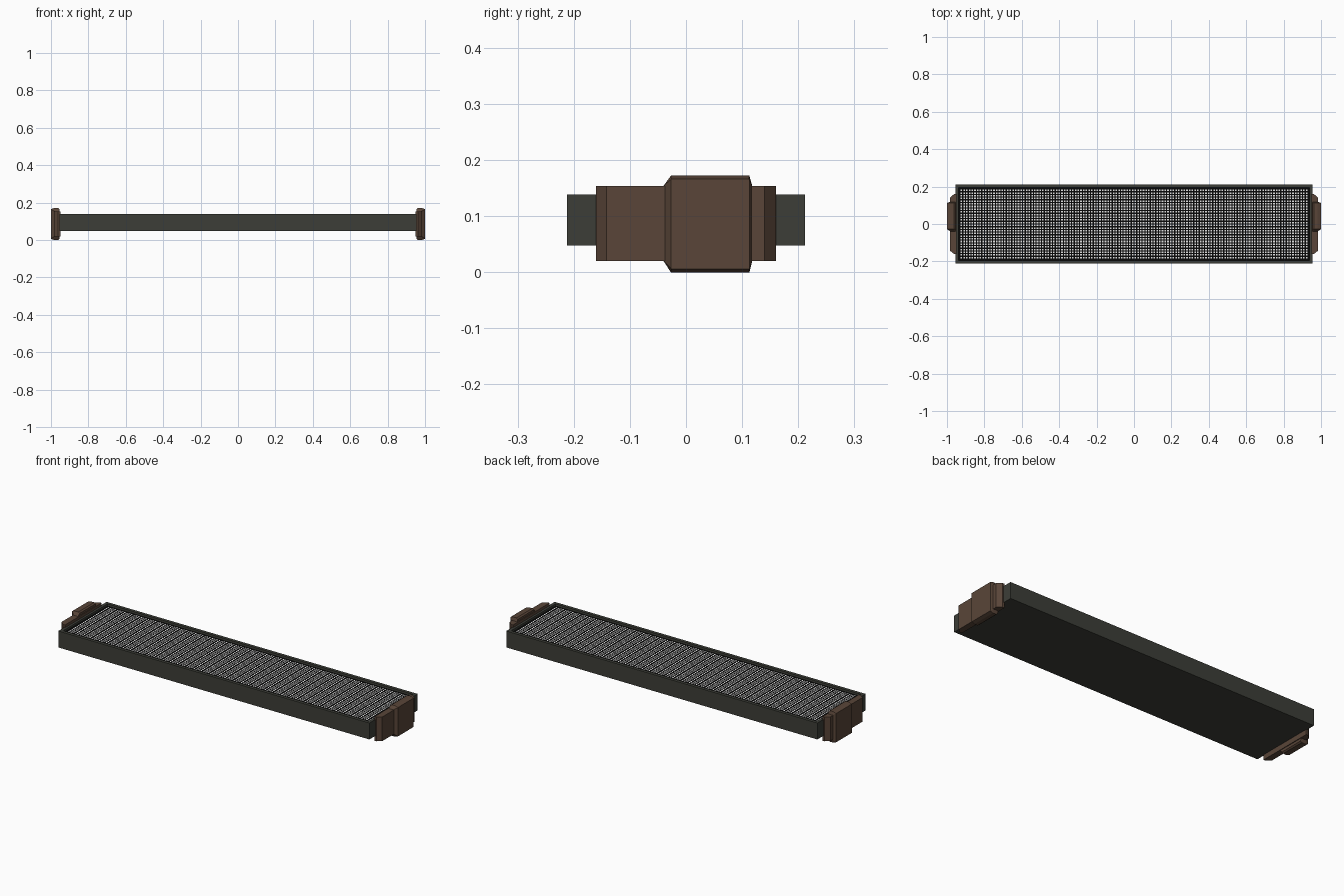
import bpy, bmesh

cube = bpy.data.objects.get("Cube")
if cube:
    bpy.data.objects.remove(cube, do_unlink=True)


def material(name, rgb):
    m = bpy.data.materials.new(name)
    m.use_nodes = True
    m.diffuse_color = (*rgb, 1)
    m.node_tree.nodes["Principled BSDF"].inputs["Base Color"].default_value = (*rgb, 1)
    return m


housing = material("dark olive grey", (0.046, 0.048, 0.039))
brown = material("bracket brown", (0.1, 0.06, 0.04))
black = material("screen black", (0.002, 0.002, 0.002))
white = material("lamp white", (0.9, 0.9, 0.9))


def finish(name, bm, *mats):
    bmesh.ops.recalc_face_normals(bm, faces=bm.faces)
    mesh = bpy.data.meshes.new(name)
    bm.to_mesh(mesh)
    bm.free()
    for m in mats:
        mesh.materials.append(m)
    obj = bpy.data.objects.new(name, mesh)
    bpy.context.collection.objects.link(obj)
    return obj


def loft(name, rings, mat):
    """Closed solid through rings of equal point count."""
    bm = bmesh.new()
    loops = [[bm.verts.new(p) for p in ring] for ring in rings]
    for a, b in zip(loops, loops[1:]):
        for i in range(len(a)):
            j = (i + 1) % len(a)
            bm.faces.new((a[i], a[j], b[j], b[i]))
    bm.faces.new(loops[0])
    bm.faces.new(loops[-1])
    return finish(name, bm, mat)


# Tray-shaped housing with a recessed black screen
HX, HY, BOTTOM, TOP, RIM, DEPTH = 0.955, 0.212, 0.048, 0.139, 0.025, 0.012
bm = bmesh.new()
bmesh.ops.create_cube(bm, size=1)
for v in bm.verts:
    v.co = (v.co.x * 2 * HX, v.co.y * 2 * HY, TOP if v.co.z > 0 else BOTTOM)
bm.normal_update()
screen = max(bm.faces, key=lambda f: f.normal.z)
bmesh.ops.inset_region(bm, faces=[screen], thickness=RIM)
wall = bmesh.ops.extrude_discrete_faces(bm, faces=[screen])["faces"][0]
wall.material_index = 1
bmesh.ops.translate(bm, verts=wall.verts, vec=(0, 0, -DEPTH))
finish("housing", bm, housing, black)

# Matrix of small square lamps
COLS, ROWS, FILL = 128, 26, 0.58
px, py = 2 * (HX - RIM) / COLS, 2 * (HY - RIM) / ROWS
z = TOP - DEPTH + 0.001
bm = bmesh.new()
for c in range(COLS):
    for r in range(ROWS):
        x, y = (c + 0.5 - COLS / 2) * px, (r + 0.5 - ROWS / 2) * py
        dx, dy = px * FILL / 2, py * FILL / 2
        bm.faces.new([bm.verts.new((x + sx * dx, y + sy * dy, z))
                      for sx, sy in ((-1, -1), (1, -1), (1, 1), (-1, 1))])
finish("lamp_matrix", bm, white)


# Mounting brackets, mirrored on both ends
def clamp_ring(x, inset):
    y0, y1, z0, z1 = -0.04, 0.118, 0.02, 0.154
    yi0, yi1, zi0, zi1 = -0.027, 0.113, inset, 0.172 - inset
    return [(x, y0, z0), (x, yi0, zi0), (x, yi1, zi0), (x, y1, z0),
            (x, y1, z1), (x, yi1, zi1), (x, yi0, zi1), (x, y0, z1)]


def clamp_face(x):
    y0, y1, z0, z1 = -0.027, 0.113, 0.006, 0.166
    ym0, ym1 = y0 + 0.001, y1 - 0.001
    return [(x, y0, z0 + 0.001), (x, ym0, z0), (x, ym1, z0), (x, y1, z0 + 0.001),
            (x, y1, z1 - 0.001), (x, ym1, z1), (x, ym0, z1), (x, y0, z1 - 0.001)]


for side, s in (("left", 1), ("right", -1)):
    plan = [(0.95, -0.16), (0.962, -0.16), (0.985, -0.142),
            (0.985, 0.14), (0.962, 0.16), (0.95, 0.16)]
    loft(side + "_bracket_base",
         [[(s * x, y, h) for x, y in plan] for h in (0.02, 0.154)], brown)
    rings = [clamp_ring(0.954, 0.006), clamp_ring(0.962, 0), clamp_ring(0.982, 0),
             clamp_face(1.0)]
    loft(side + "_bracket_clamp",
         [[(s * x, y, h) for x, y, h in ring] for ring in rings], brown)
